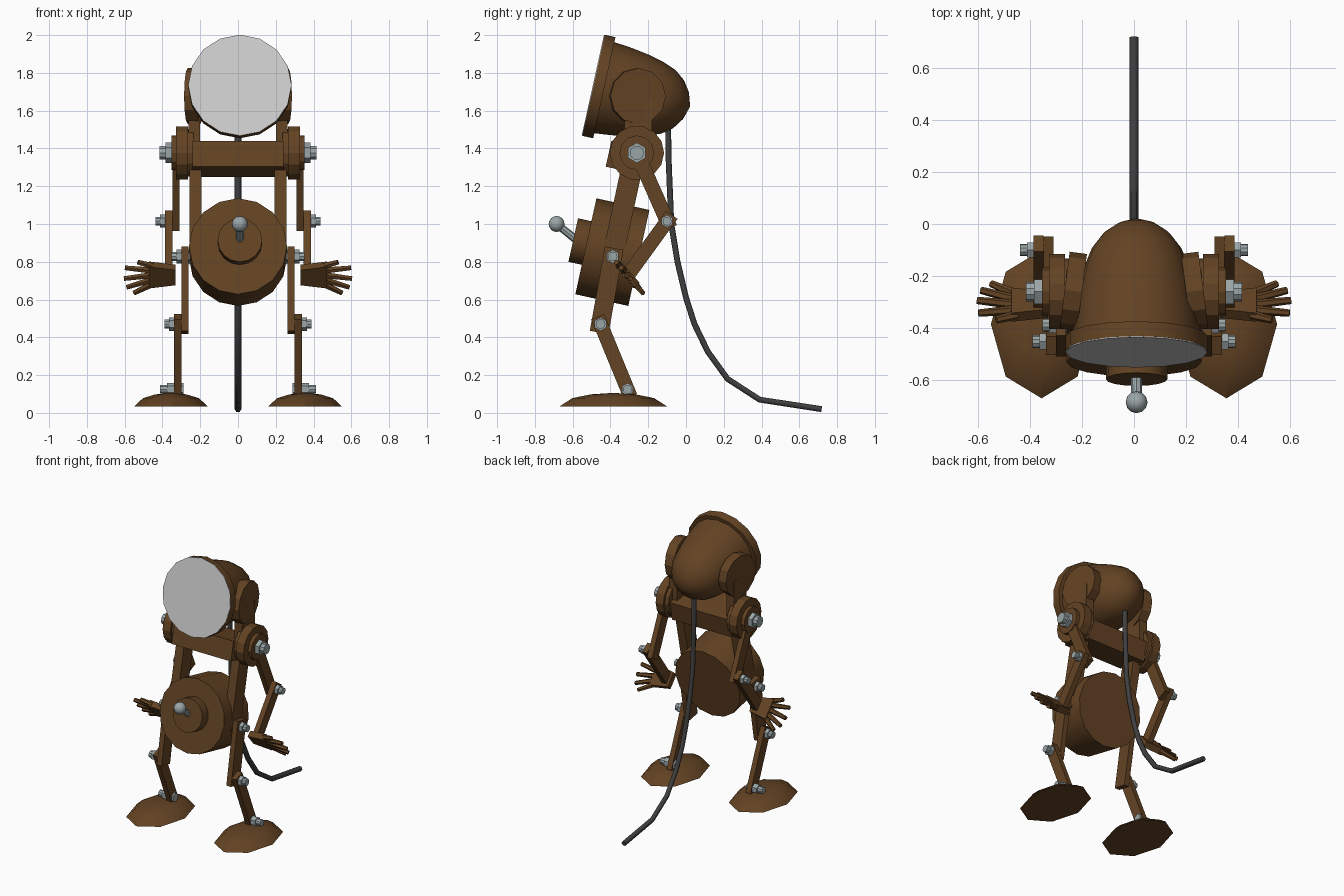
import bpy, bmesh, math
from mathutils import Vector as V

if "Cube" in bpy.data.objects:
    bpy.data.objects.remove(bpy.data.objects["Cube"])


def material(name, rgb):
    m = bpy.data.materials.new(name)
    m.diffuse_color = (*rgb, 1)
    m.use_nodes = True
    m.node_tree.nodes["Principled BSDF"].inputs["Base Color"].default_value = m.diffuse_color
    return m


BROWN = material("brown_paint", (0.125, 0.056, 0.017))
STEEL = material("steel", (0.33, 0.38, 0.39))
RUBBER = material("dark_rubber", (0.05, 0.05, 0.05))
BACK = V((0, 0.977, -0.215)).normalized()   # tilted axis shared by head and drum
UP = V((0, 0.215, 0.977)).normalized()
X = V((1, 0, 0))


def finish(name, bm, mat, mirror=False, smooth=32):
    bmesh.ops.recalc_face_normals(bm, faces=bm.faces)
    me = bpy.data.meshes.new(name)
    bm.to_mesh(me)
    bm.free()
    ob = bpy.data.objects.new(name, me)
    bpy.context.collection.objects.link(ob)
    if mat:
        me.materials.append(mat)
    if smooth:
        bpy.ops.object.select_all(action='DESELECT')
        ob.select_set(True)
        bpy.context.view_layer.objects.active = ob
        bpy.ops.object.shade_smooth_by_angle(angle=math.radians(smooth))
    if mirror:
        ob.modifiers.new("mirror", 'MIRROR').use_bisect_axis[0] = False
    return ob


def add_revolve(bm, origin, axis, profile, n, sx=1, sy=1, phase=0):
    """profile: (distance along axis, radius); radius 0 closes to a point."""
    axis = V(axis).normalized()
    u = V((0, 1, 0)) if abs(axis.x) > 0.9 else X
    v = axis.cross(u).normalized()
    u = v.cross(axis)
    rings = []
    for t, r in profile:
        c = V(origin) + axis * t
        if r == 0:
            rings.append([bm.verts.new(c)])
            continue
        rings.append([bm.verts.new(c + u * (sx * r * math.cos(a)) + v * (sy * r * math.sin(a)))
                      for a in (phase + 2 * math.pi * i / n for i in range(n))])
    for a, b in zip(rings, rings[1:]):
        for i in range(n):
            j = (i + 1) % n
            q = [a[i % len(a)], a[j % len(a)], b[j % len(b)], b[i % len(b)]]
            bm.faces.new(list(dict.fromkeys(q)))
    for ring in (rings[0], rings[-1]):
        if len(ring) > 2:
            bm.faces.new(ring)


def revolve(name, origin, axis, profile, n, mat, mirror=False, smooth=32, **kw):
    bm = bmesh.new()
    add_revolve(bm, origin, axis, profile, n, **kw)
    return finish(name, bm, mat, mirror, smooth)


def add_box(bm, c, a, b, d):
    """Box from centre and three half-extent vectors."""
    c = V(c)
    vs = {(i, j, k): bm.verts.new(c + a * i + b * j + d * k)
          for i in (-1, 1) for j in (-1, 1) for k in (-1, 1)}
    for ax in range(3):
        for s in (-1, 1):
            f = []
            for p, q in ((-1, -1), (1, -1), (1, 1), (-1, 1)):
                key = [p, q]
                key.insert(ax, s)
                f.append(vs[tuple(key)])
            bm.faces.new(f)


def bar(name, p, q, width, x0, x1, over=0.04):
    """Flat mirrored limb between two (y, z) joints."""
    p, q = V((0, *p)), V((0, *q))
    d = (q - p).normalized()
    bm = bmesh.new()
    add_box(bm, (p + q) / 2 + X * ((x0 + x1) / 2), X * ((x1 - x0) / 2),
            d * ((q - p).length / 2 + over), X.cross(d) * (width / 2))
    finish(name, bm, BROWN, True, 0)


def bolt(name, y, z, x0, x1, r):
    """Hex nut with a narrower shaft end."""
    bm = bmesh.new()
    m = (x0 + x1) / 2
    add_revolve(bm, (0, y, z), X, [(x0 - 0.05, r), (m, r)], 6, phase=math.pi / 6)
    add_revolve(bm, (0, y, z), X, [(m, r * 0.7), (x1, r * 0.7)], 10)
    finish(name, bm, STEEL, True)


# Lamp head: shell, rim and lens
front = V((0.01, -0.493, 1.735))
revolve("head_shell", front, BACK, [(0.05, 0.248), (0.15, 0.238), (0.25, 0.222), (0.34, 0.2),
        (0.41, 0.172), (0.465, 0.13), (0.505, 0.072), (0.527, 0)], 16, BROWN)
revolve("head_rim", front, BACK, [(0.004, 0.274), (0.062, 0.274)], 16, BROWN)
revolve("lens", front, BACK, [(0, 0.273), (0.008, 0.273)], 16, None)

# Ears, neck brackets and shoulders
revolve("ears", (0.2, -0.262, 1.677), (1, 0.13, 0), [(0, 0.148), (0.067, 0.148)], 12, BROWN, True, 25)
bar("neck_brackets", (-0.25, 1.66), (-0.255, 1.4), 0.145, 0.2, 0.262, 0)
revolve("shoulder_discs", (0, -0.26, 1.377), X,
        [(0.235, 0.128), (0.265, 0.128), (0.265, 0.144), (0.327, 0.144)], 14, BROWN, True, 25)
revolve("shoulder_caps", (0, -0.26, 1.377), X, [(0.32, 0.092), (0.353, 0.092)], 12, BROWN, True, 25)
bolt("shoulder_bolts", -0.26, 1.377, 0.353, 0.415, 0.054)
bm = bmesh.new()
add_box(bm, (0, -0.288, 1.345), X * 0.24, BACK * 0.125, UP * 0.07)
finish("crossbar", bm, BROWN, smooth=0)

# Arms
SHOULDER, ELBOW, WRIST = (-0.26, 1.377), (-0.1, 1.015), (-0.285, 0.76)
bar("upper_arms", SHOULDER, ELBOW, 0.078, 0.31, 0.348)
bar("forearms", ELBOW, WRIST, 0.075, 0.348, 0.386, 0.042)
bolt("elbow_bolts", *ELBOW, 0.386, 0.438, 0.034)

# Hands: tapered palm with five fanned fingers
W = V((0, 0.65, -0.76))
N = V((0, 0.76, 0.65))
palm = V((0.4, -0.31, 0.73))
bm = bmesh.new()
add_box(bm, palm, X * 0.07, W * 0.075, N * 0.022)
for v in bm.verts:
    if v.co.x < 0.4:
        v.co -= W * ((v.co - palm).dot(W) * 0.3)
for i, (tx, tw) in enumerate([(0.53, -0.09), (0.598, -0.05), (0.603, 0.025), (0.588, 0.085), (0.55, 0.125)]):
    a = palm + X * 0.05 + W * (-0.06 + 0.03 * i)
    b = V((tx, palm.y, palm.z)) + W * tw
    add_revolve(bm, a, b - a, [(0, 0.019), ((b - a).length, 0.014)], 6)
finish("hands", bm, BROWN, True, 0)

# Torso rails and legs
HIP, KNEE, ANKLE = (-0.388, 0.828), (-0.452, 0.47), (-0.31, 0.125)
bar("torso_rails", (-0.275, 1.35), HIP, 0.112, 0.192, 0.256, 0.03)
bar("thighs", HIP, KNEE, 0.1, 0.262, 0.3, 0.045)
bar("shins", KNEE, ANKLE, 0.075, 0.3, 0.338, 0.042)
bolt("hip_bolts", *HIP, 0.3, 0.352, 0.036)
bolt("knee_bolts", *KNEE, 0.338, 0.39, 0.036)
bolt("ankle_bolts", *ANKLE, 0.338, 0.412, 0.034)

# Octagonal domed feet
revolve("feet", (0.355, -0.385, 0), (0, 0, 1),
        [(0.034, 1), (0.078, 0.76), (0.098, 0.42), (0.106, 0)], 8, BROWN, True, 32, sx=0.195, sy=0.285)

# Drum body with boss
revolve("drum_body", (0, -0.53, 0.882), BACK, [(0, 0.26), (0.287, 0.26)], 16, BROWN)
revolve("drum_boss", (0.01, -0.597, 0.915), BACK, [(0, 0.118), (0.1, 0.118)], 16, BROWN)

# Switch lever
ball = V((0.01, -0.685, 1.0))
stem = V((0.01, -0.56, 0.9))
bm = bmesh.new()
add_revolve(bm, stem, ball - stem, [(0, 0.022), ((ball - stem).length, 0.02)], 8)
add_revolve(bm, ball, (0, 0, 1), [(-0.042 * math.cos(math.pi * i / 8), 0.042 * math.sin(math.pi * i / 8)
            if 0 < i < 8 else 0) for i in range(9)], 12)
finish("switch_lever", bm, STEEL, smooth=40)

# Power cord trailing behind
cu = bpy.data.curves.new("power_cord", 'CURVE')
cu.dimensions = '3D'
cu.bevel_depth = 0.018
cu.bevel_resolution = 1
cu.use_fill_caps = True
path = [(-0.095, 1.53), (-0.092, 1.34), (-0.078, 1.0), (-0.045, 0.8), (0, 0.61), (0.045, 0.47),
        (0.115, 0.325), (0.22, 0.18), (0.39, 0.07), (0.718, 0.02)]
sp = cu.splines.new('POLY')
sp.points.add(len(path) - 1)
for pt, (y, z) in zip(sp.points, path):
    pt.co = (0, y, z, 1)
cord = bpy.data.objects.new("power_cord", cu)
cu.materials.append(RUBBER)
bpy.context.collection.objects.link(cord)
